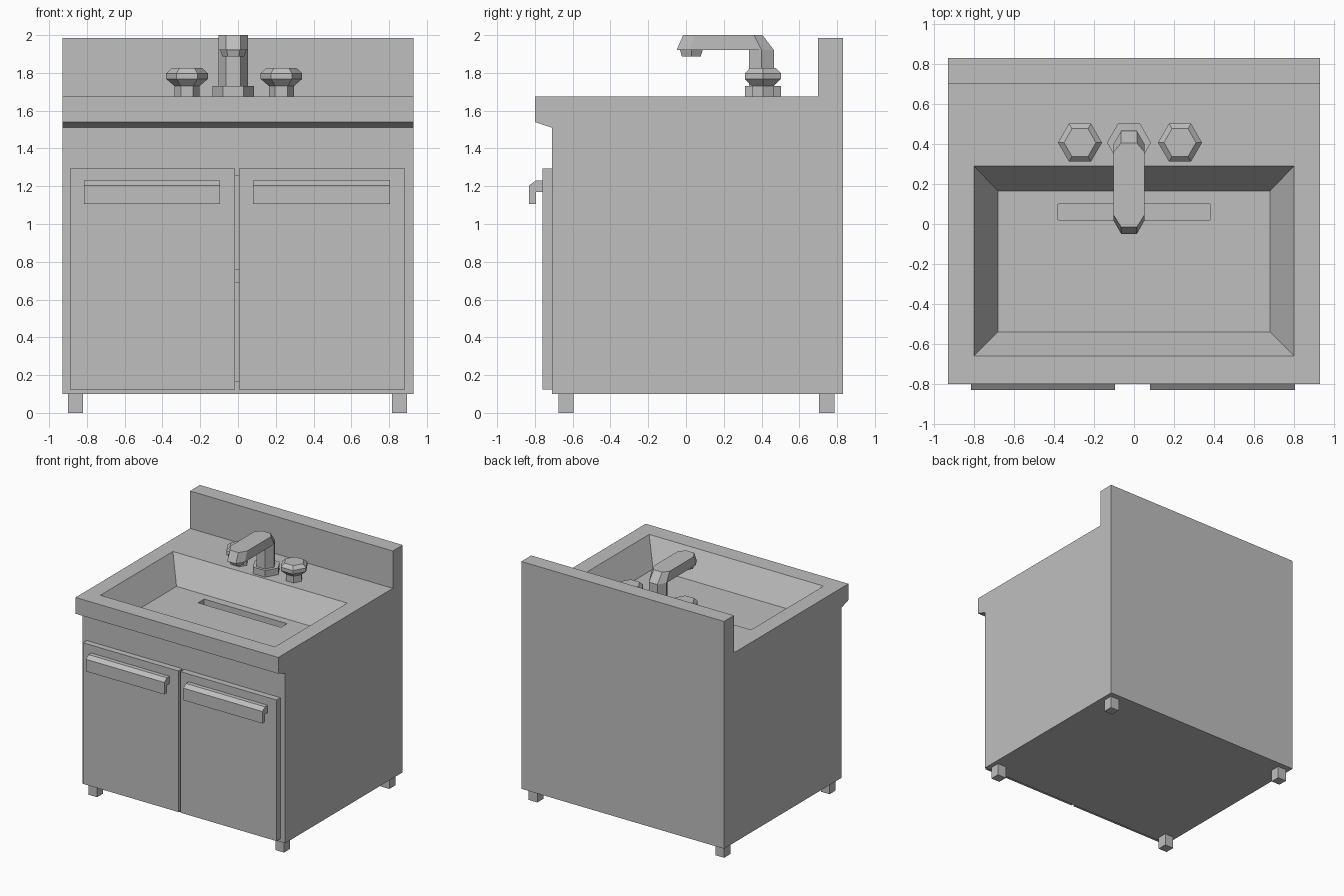
import bpy, bmesh
from math import cos, sin, pi

cube = bpy.data.objects.get("Cube")
if cube:
    bpy.data.objects.remove(cube, do_unlink=True)

grey = bpy.data.materials.new("light grey")
grey.use_nodes = True
colour = (0.52, 0.52, 0.52, 1)
grey.diffuse_color = colour
grey.node_tree.nodes["Principled BSDF"].inputs["Base Color"].default_value = colour


def loft(name, rings):
    """Skin a stack of closed rings and cap both ends."""
    bm = bmesh.new()
    loops = [[bm.verts.new(p) for p in ring] for ring in rings]
    n = len(loops[0])
    for a, b in zip(loops, loops[1:]):
        for i in range(n):
            j = (i + 1) % n
            bm.faces.new((a[i], a[j], b[j], b[i]))
    bm.faces.new(loops[0])
    bm.faces.new(loops[-1])
    bmesh.ops.recalc_face_normals(bm, faces=bm.faces)
    mesh = bpy.data.meshes.new(name)
    bm.to_mesh(mesh)
    bm.free()
    mesh.materials.append(grey)
    ob = bpy.data.objects.new(name, mesh)
    bpy.context.collection.objects.link(ob)
    return ob


def rect(x0, x1, y0, y1, z):
    return [(x0, y0, z), (x1, y0, z), (x1, y1, z), (x0, y1, z)]


def box(name, x0, x1, y0, y1, z0, z1):
    return loft(name, [rect(x0, x1, y0, y1, z0), rect(x0, x1, y0, y1, z1)])


def side_profile(name, points, x0, x1):
    return loft(name, [[(x, y, z) for y, z in points] for x in (x0, x1)])


def hex_turned(name, cx, cy, steps):
    """Six-sided turned part from (radius, height) steps."""
    return loft(name, [[(cx + r * cos(i * pi / 3), cy + r * sin(i * pi / 3), z)
                        for i in range(6)] for r, z in steps])


def cut(target, cutter):
    cutter.hide_render = True
    mod = target.modifiers.new("cut", 'BOOLEAN')
    mod.operation, mod.solver, mod.object = 'DIFFERENCE', 'EXACT', cutter
    bpy.context.view_layer.objects.active = target
    bpy.ops.object.modifier_apply(modifier=mod.name)
    bpy.data.objects.remove(cutter, do_unlink=True)


# Cabinet with overhanging counter lip and backsplash
cabinet = side_profile("cabinet", [
    (-0.71, 0.1), (-0.71, 1.51), (-0.8, 1.54), (-0.8, 1.675),
    (0.7, 1.675), (0.7, 1.985), (0.83, 1.985), (0.83, 0.1)], -0.93, 0.93)

# Sloped basin, drain slot and the two shelf openings behind the doors
cut(cabinet, loft("basin_cutter", [rect(-0.68, 0.68, -0.54, 0.165, 1.465),
                                   rect(-0.812, 0.812, -0.672, 0.3025, 1.696)]))
cut(cabinet, box("slot_cutter", -0.38, 0.38, 0.02, 0.1, 1.4, 1.5))
for z0, z1 in ((0.165, 0.69), (0.76, 1.255)):
    cut(cabinet, box("shelf_cutter", -0.84, 0.84, -0.8, 0.6, z0, z1))

# Doors and hooked bar handles
hook = [(-0.76, 1.23), (-0.795, 1.23), (-0.83, 1.205), (-0.83, 1.105),
        (-0.795, 1.105), (-0.795, 1.17), (-0.76, 1.17)]
for side, x0, x1, h0, h1 in (("right", -0.89, -0.015, -0.815, -0.095),
                             ("left", 0.005, 0.885, 0.08, 0.805)):
    box(side + "_door", x0, x1, -0.76, -0.71, 0.125, 1.295)
    side_profile(side + "_handle", hook, h0, h1)

# Square feet
for side, x in (("right", -0.9), ("left", 0.815)):
    for end, y in (("front", -0.675), ("back", 0.705)):
        box(f"{end}_{side}_foot", x, x + 0.08, y, y + 0.08, 0, 0.1)

# Tap knobs
for side, x in (("right", -0.27), ("left", 0.23)):
    hex_turned(side + "_knob", x, 0.407, [
        (0.066, 1.675), (0.066, 1.73), (0.11, 1.768), (0.11, 1.798), (0.08, 1.825)])

# Faucet: base, column, spout and nozzle
fx = -0.025
hex_turned("faucet_base", fx, 0.407, [(0.11, 1.675), (0.11, 1.73)])
hex_turned("faucet_column", fx, 0.4, [(0.077, 1.73), (0.077, 1.92)])


def spout_ring(z, tip, front, back, heel):
    return [(fx + x, y, z) for x, y in (
        (-0.039, tip), (0.039, tip), (0.077, front), (0.077, back),
        (0.039, heel), (-0.039, heel), (-0.077, back), (-0.077, front))]


loft("faucet_spout", [spout_ring(1.92, -0.05, 0.017, 0.4, 0.466),
                      spout_ring(2.0, -0.015, 0.045, 0.36, 0.405)])
hex_turned("faucet_nozzle", fx, 0.028, [(0.058, 1.888), (0.069, 1.92)])
